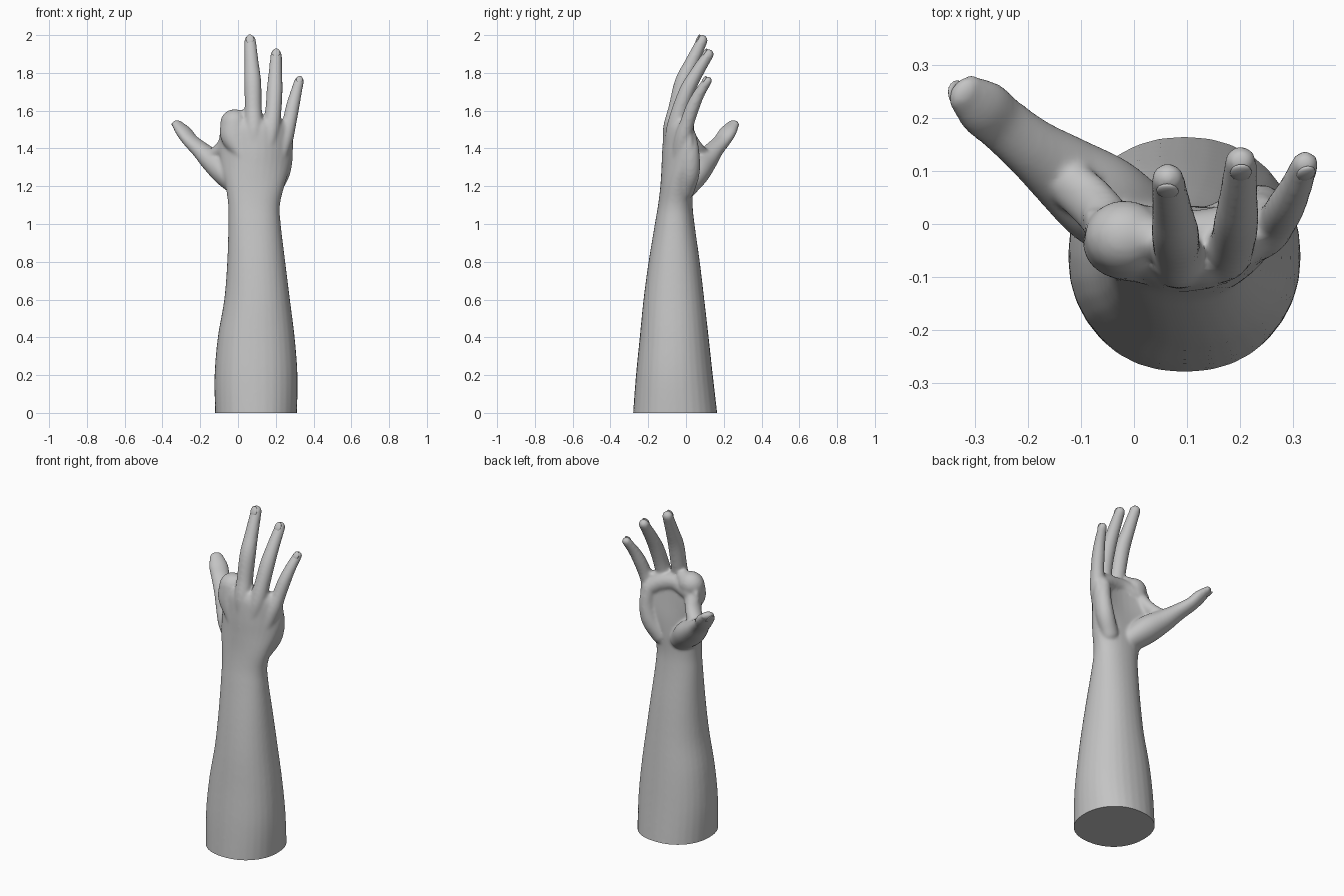
import bpy, bmesh, math
from mathutils import Vector, Matrix

if "Cube" in bpy.data.objects:
    bpy.data.objects.remove(bpy.data.objects["Cube"])

skin = bpy.data.materials.new("matte_grey")
skin.diffuse_color = (0.55, 0.55, 0.55, 1)
skin.use_nodes = True
skin.node_tree.nodes["Principled BSDF"].inputs["Base Color"].default_value = skin.diffuse_color
SIDES = 32


def smooth_path(stations, steps=6):
    """Catmull-Rom interpolation of equal-length number tuples."""
    p = [Vector(s) for s in stations]
    p = [2 * p[0] - p[1]] + p + [2 * p[-1] - p[-2]]
    out = []
    for i in range(1, len(p) - 2):
        a, b, c, d = p[i - 1:i + 3]
        for k in range(steps):
            t = k / steps
            out.append(0.5 * (2 * b + (c - a) * t + (2 * a - 5 * b + 4 * c - d) * t * t
                              + (3 * b - a - 3 * c + d) * t ** 3))
    return out + [p[-2]]


def skin_rings(bm, rings):
    """Join rings of points into a closed tube."""
    vs = [[bm.verts.new(c) for c in r] for r in rings]
    for a, b in zip(vs, vs[1:]):
        for i in range(SIDES):
            j = (i + 1) % SIDES
            bm.faces.new((a[i], a[j], b[j], b[i]))
    bm.faces.new(vs[0][::-1])
    bm.faces.new(vs[-1])


def tube(bm, stations, width_dir=(1, 0, 0)):
    """Round-ended limb; stations are x, y, z, half width, half depth."""
    s = smooth_path(stations)
    pos = [Vector(v[:3]) for v in s]
    n = len(s)
    sections = []
    for i in range(n):
        t = (pos[min(i + 1, n - 1)] - pos[max(i - 1, 0)]).normalized()
        sections.append((pos[i], t, s[i][3], s[i][4]))
    angles = [math.radians(a) for a in (18, 36, 54, 70, 84)]

    def cap(section, sign):
        c, t, a, b = section
        r = (a + b) / 2
        return [(c + t * sign * r * math.sin(g), t, a * math.cos(g), b * math.cos(g))
                for g in angles]
    sections = cap(sections[0], -1)[::-1] + sections + cap(sections[-1], 1)
    rings = []
    for c, t, a, b in sections:
        u = Vector(width_dir)
        u = (u - t * u.dot(t)).normalized()
        v = t.cross(u)
        rings.append([c + u * a * math.cos(g) + v * b * math.sin(g)
                      for g in (2 * math.pi * i / SIDES for i in range(SIDES))])
    skin_rings(bm, rings)


def forearm_and_palm(bm, stations):
    """Stations are z, x min, x max, y min, y max, bend of the palm arch."""
    rings = []
    for z, x0, x1, y0, y1, bend in smooth_path(stations):
        ring = []
        for i in range(SIDES):
            g = 2 * math.pi * i / SIDES
            c, s = math.cos(g), math.sin(g)
            dx = (x1 - x0) / 2 * math.copysign(abs(c) ** 0.92, c)
            dy = (y1 - y0) / 2 * math.copysign(abs(s) ** 0.92, s)
            ring.append(Vector(((x0 + x1) / 2 + dx, (y0 + y1) / 2 + dy + bend * dx * dx, z)))
        rings.append(ring)
    skin_rings(bm, rings)


bm = bmesh.new()
forearm_and_palm(bm, [
    (-0.10, -0.115, 0.305, -0.285, 0.175, 0),
    (0.00, -0.121, 0.312, -0.280, 0.165, 0),
    (0.20, -0.124, 0.315, -0.265, 0.142, 0),
    (0.40, -0.107, 0.300, -0.245, 0.120, 0),
    (0.60, -0.073, 0.275, -0.225, 0.097, 0),
    (0.80, -0.057, 0.250, -0.198, 0.073, 0),
    (1.00, -0.051, 0.226, -0.165, 0.045, 0),
    (1.10, -0.052, 0.222, -0.148, 0.035, 0),
    (1.20, -0.066, 0.245, -0.136, 0.035, 0.3),
    (1.30, -0.090, 0.275, -0.130, 0.030, 1.2),
    (1.40, -0.100, 0.292, -0.126, 0.020, 1.8),
    (1.50, -0.095, 0.285, -0.116, 0.010, 1.8),
    (1.55, -0.075, 0.255, -0.095, 0.000, 1.8)])

# Three full fingers
fingers = {
    "middle": [(0.085, -0.075, 1.38, 0.035, 0.045), (0.085, -0.070, 1.50, 0.050, 0.052),
               (0.081, -0.048, 1.61, 0.045, 0.046), (0.078, -0.016, 1.75, 0.045, 0.044),
               (0.072, 0.028, 1.85, 0.038, 0.037), (0.064, 0.086, 1.972, 0.031, 0.029)],
    "ring": [(0.150, -0.070, 1.36, 0.035, 0.045), (0.173, -0.057, 1.49, 0.048, 0.050),
             (0.187, -0.032, 1.60, 0.043, 0.044), (0.194, 0.008, 1.71, 0.042, 0.041),
             (0.198, 0.057, 1.80, 0.036, 0.035), (0.202, 0.119, 1.898, 0.030, 0.028)],
    "little": [(0.215, -0.035, 1.32, 0.035, 0.045), (0.248, -0.015, 1.45, 0.044, 0.046),
               (0.272, 0.008, 1.54, 0.038, 0.038), (0.289, 0.036, 1.62, 0.036, 0.036),
               (0.306, 0.070, 1.69, 0.031, 0.030), (0.324, 0.114, 1.758, 0.026, 0.024)]}
for path in fingers.values():
    tube(bm, path)

# Index knuckle without a finger
tube(bm, [(0.02, -0.075, 1.36, 0.035, 0.04), (-0.012, -0.045, 1.46, 0.078, 0.062),
          (-0.018, -0.025, 1.535, 0.076, 0.070)])
tube(bm, [(-0.015, -0.02, 1.555, 0.042, 0.05), (0.03, -0.025, 1.56, 0.042, 0.045)], (0, 1, 0))

# Thumb with its fleshy base
thumb_width = (0.63, 0.78, 0)
thumb = [(0.02, -0.01, 1.20, 0.080, 0.065), (-0.06, 0.045, 1.275, 0.088, 0.075),
         (-0.135, 0.100, 1.335, 0.072, 0.060), (-0.195, 0.145, 1.390, 0.058, 0.045),
         (-0.250, 0.190, 1.440, 0.053, 0.036), (-0.285, 0.220, 1.485, 0.054, 0.034),
         (-0.318, 0.246, 1.523, 0.040, 0.024)]
tube(bm, thumb, thumb_width)

# Web, heel of the hand and pads under the fingers
tube(bm, [(-0.135, 0.09, 1.355, 0.045, 0.04), (-0.075, 0.035, 1.41, 0.05, 0.04),
          (-0.04, -0.01, 1.48, 0.05, 0.05)], (0, 1, 0))
tube(bm, [(0.175, 0.000, 1.18, 0.05, 0.045), (0.225, 0.020, 1.27, 0.05, 0.052),
          (0.245, 0.022, 1.37, 0.045, 0.05), (0.235, 0.015, 1.46, 0.04, 0.042)])
tube(bm, [(-0.02, 0.000, 1.50, 0.05, 0.045), (0.08, -0.020, 1.52, 0.05, 0.045),
          (0.17, -0.010, 1.50, 0.05, 0.045), (0.235, 0.015, 1.46, 0.045, 0.04)], (0, 0, 1))

mesh = bpy.data.meshes.new("arm_and_hand")
bmesh.ops.recalc_face_normals(bm, faces=bm.faces)
bm.to_mesh(mesh)
bm.free()
arm = bpy.data.objects.new("arm_and_hand", mesh)
bpy.context.collection.objects.link(arm)
bpy.context.view_layer.objects.active = arm
arm.select_set(True)

# Blend all limbs into one skin
blend = arm.modifiers.new("blend", 'REMESH')
blend.mode = 'VOXEL'
blend.voxel_size = 0.008
relax = arm.modifiers.new("relax", 'SMOOTH')
relax.factor = 0.5
relax.iterations = 9
for name in ("blend", "relax"):
    bpy.ops.object.modifier_apply(modifier=name)

# Flat cut at the base of the forearm
bm = bmesh.new()
bm.from_mesh(arm.data)
bmesh.ops.bisect_plane(bm, geom=bm.verts[:] + bm.edges[:] + bm.faces[:],
                       plane_co=(0, 0, 0), plane_no=(0, 0, 1), clear_inner=True)
bmesh.ops.holes_fill(bm, edges=[e for e in bm.edges if e.is_boundary], sides=0)
bmesh.ops.recalc_face_normals(bm, faces=bm.faces)
bm.to_mesh(arm.data)
bm.free()
arm.data.materials.clear()
arm.data.materials.append(skin)
bpy.ops.object.shade_smooth_by_angle(angle=math.radians(50))


def nail(name, path, facing, size):
    """Thin oval plate set into the back of a fingertip."""
    a, b = Vector(path[-2][:3]), Vector(path[-1][:3])
    t = (b - a).normalized()
    n = Vector(facing)
    n = (n - t * n.dot(t)).normalized()
    u = t.cross(n)
    c = b + n * (path[-1][4] - 0.005) - t * 0.004
    m = Matrix((u, t, n)).transposed().to_4x4()
    m.translation = c
    bm = bmesh.new()
    bmesh.ops.create_uvsphere(bm, u_segments=20, v_segments=10, radius=1)
    bmesh.ops.scale(bm, vec=(size, size * 1.3, 0.008), verts=bm.verts)
    bmesh.ops.transform(bm, matrix=m, verts=bm.verts)
    for f in bm.faces:
        f.smooth = True
    me = bpy.data.meshes.new(name)
    bm.to_mesh(me)
    bm.free()
    me.materials.append(skin)
    bpy.context.collection.objects.link(bpy.data.objects.new(name, me))


for key, path in fingers.items():
    nail(key + "_finger_nail", path, (0, -1, 0), path[-1][3] * 0.68)
nail("thumb_nail", thumb, (-0.6, -0.1, -0.75), 0.026)
